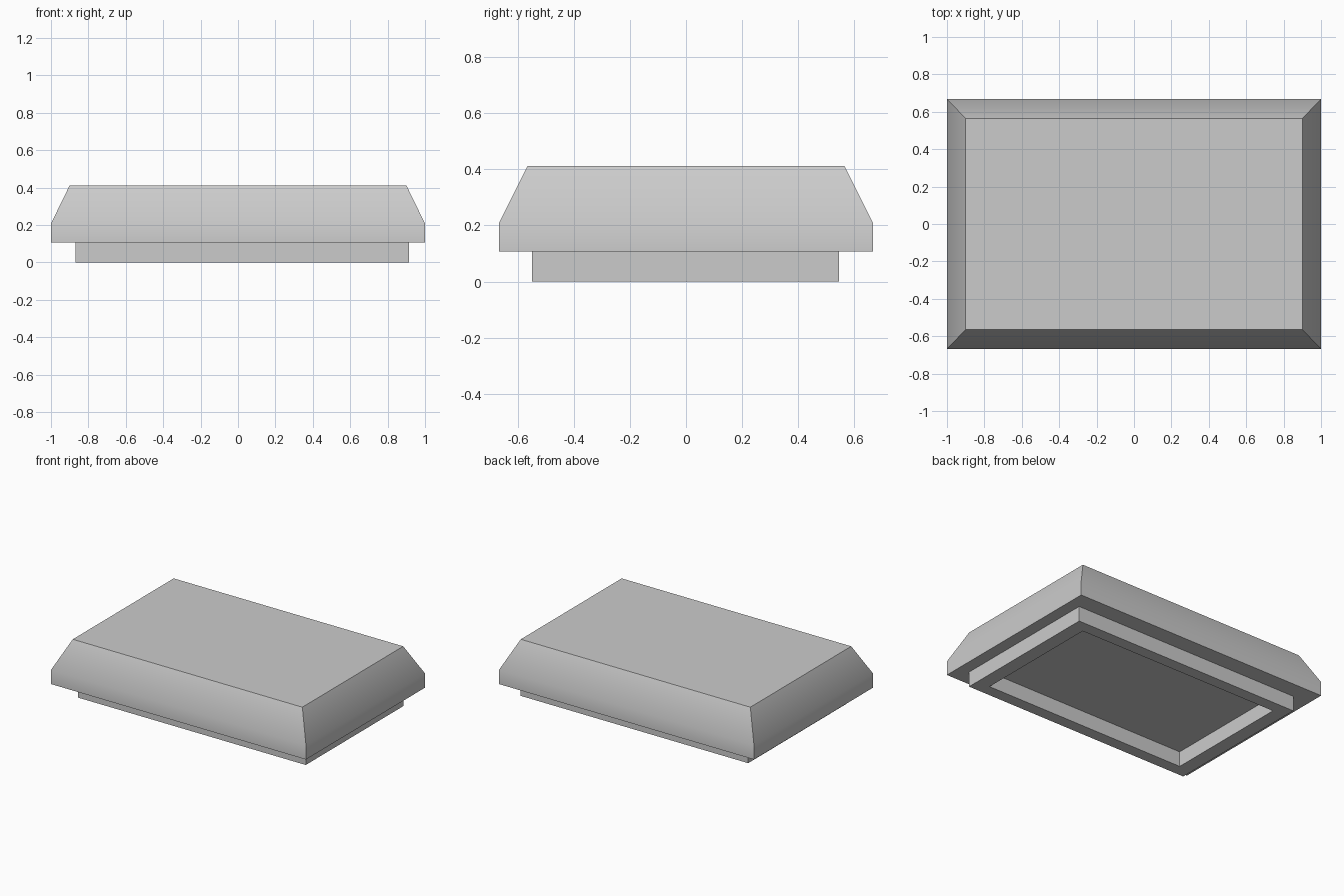
import bpy, bmesh, math

cube = bpy.data.objects.get("Cube")
if cube:
    bpy.data.objects.remove(cube, do_unlink=True)

GREY = (0.6, 0.6, 0.6, 1.0)
grey = bpy.data.materials.new("light_grey")
grey.use_nodes = True
grey.diffuse_color = GREY
grey.node_tree.nodes["Principled BSDF"].inputs["Base Color"].default_value = GREY


def rectangle(bm, x0, x1, y0, y1, z):
    """Four corners of a level rectangle, counter-clockwise from above."""
    return [bm.verts.new(p) for p in
            ((x0, y0, z), (x1, y0, z), (x1, y1, z), (x0, y1, z))]


def bridge(bm, a, b):
    """Join two rectangles with four walls."""
    for i in range(4):
        j = (i + 1) % 4
        bm.faces.new((a[i], a[j], b[j], b[i]))


def finish(bm, name):
    bmesh.ops.recalc_face_normals(bm, faces=bm.faces)
    mesh = bpy.data.meshes.new(name)
    bm.to_mesh(mesh)
    bm.free()
    mesh.materials.append(grey)
    obj = bpy.data.objects.new(name, mesh)
    bpy.context.collection.objects.link(obj)
    bpy.ops.object.select_all(action="DESELECT")
    bpy.context.view_layer.objects.active = obj
    obj.select_set(True)
    bpy.ops.object.shade_smooth_by_angle(angle=math.radians(30))
    return obj


UNDERSIDE = 0.107

# Lid body: short upright wall, then a slope up to the flat top
bm = bmesh.new()
levels = [rectangle(bm, -x, x, -y, y, z) for x, y, z in
          ((1, 0.667, UNDERSIDE), (1, 0.667, 0.207), (0.9, 0.565, 0.412))]
for low, high in zip(levels, levels[1:]):
    bridge(bm, low, high)
bm.faces.new(levels[0])
bm.faces.new(levels[-1])
finish(bm, "lid_body")

# Inner lip: hollow rectangular frame below the body
bm = bmesh.new()
outer = (-0.87, 0.915, -0.548, 0.546)
inner = (-0.77, 0.815, -0.464, 0.462)
rings = [rectangle(bm, *size, z) for size, z in
         ((outer, UNDERSIDE), (outer, 0), (inner, 0), (inner, UNDERSIDE))]
for i in range(4):
    bridge(bm, rings[i], rings[(i + 1) % 4])
finish(bm, "lid_lip")
